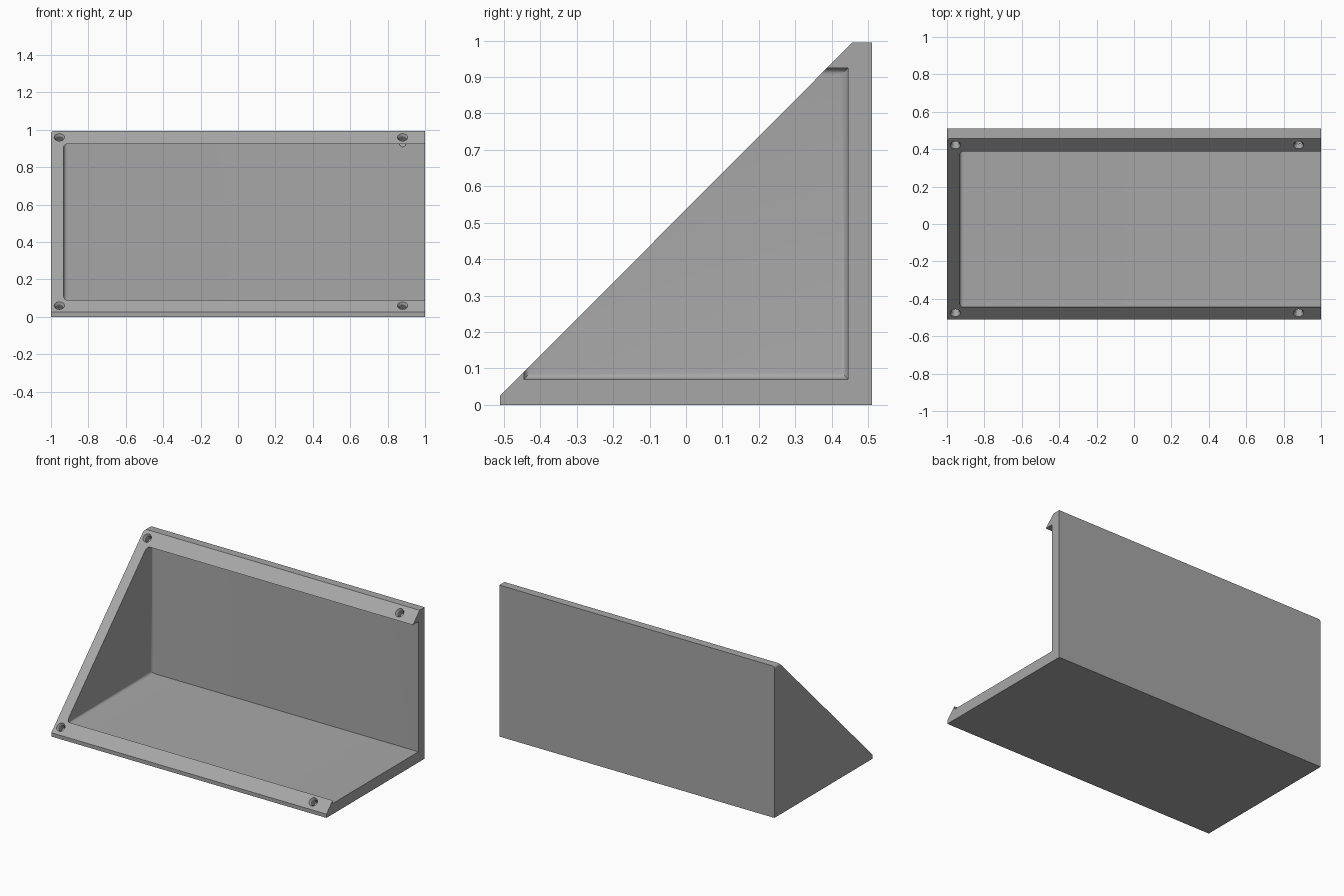
import bpy, bmesh, math
from mathutils import Vector, Matrix

if "Cube" in bpy.data.objects:
    bpy.data.objects.remove(bpy.data.objects["Cube"])

grey = bpy.data.materials.new("mid_grey")
grey.diffuse_color = (0.39, 0.39, 0.39, 1)
grey.use_nodes = True
grey.node_tree.nodes["Principled BSDF"].inputs["Base Color"].default_value = grey.diffuse_color


def make_object(name, bm):
    bmesh.ops.recalc_face_normals(bm, faces=bm.faces)
    mesh = bpy.data.meshes.new(name)
    bm.to_mesh(mesh)
    bm.free()
    mesh.materials.append(grey)
    ob = bpy.data.objects.new(name, mesh)
    bpy.context.collection.objects.link(ob)
    return ob


def extrude_profile(profile, x0, x1):
    """Extrude a (y, z) profile along x."""
    bm = bmesh.new()
    face = bm.faces.new([bm.verts.new((x0, y, z)) for y, z in profile])
    res = bmesh.ops.extrude_face_region(bm, geom=[face])
    verts = [v for v in res["geom"] if isinstance(v, bmesh.types.BMVert)]
    bmesh.ops.translate(bm, verts=verts, vec=(x1 - x0, 0, 0))
    return bm


def round_edges(bm, test, radius):
    edges = [e for e in bm.edges if test(*[v.co for v in e.verts])]
    bmesh.ops.bevel(bm, geom=edges, offset=radius, offset_type='OFFSET',
                    segments=5, profile=0.5, affect='EDGES')


def cut(target, cutter):
    mod = target.modifiers.new("cut", 'BOOLEAN')
    mod.operation, mod.solver, mod.object = 'DIFFERENCE', 'EXACT', cutter
    bpy.context.view_layer.objects.active = target
    bpy.ops.object.modifier_apply(modifier=mod.name)
    bpy.data.objects.remove(cutter)


# Wedge body with a sloped front, rounded at its upper left edge
bm = extrude_profile([(-0.51, 0), (0.51, 0), (0.51, 0.995),
                      (0.457, 0.995), (-0.51, 0.025)], -1, 1)
round_edges(bm, lambda a, b: a.x < -0.99 and b.x < -0.99
            and a.z > 0.99 and b.z > 0.99, 0.018)
body = make_object("corner_housing", bm)

# Hollow interior, open at the slope and at the right end
bm = extrude_profile([(-0.445, 0.07), (0.445, 0.07),
                      (0.445, 0.925), (-0.445, 0.925)], -0.932, 1.2)
round_edges(bm, lambda a, b: a.x < 0 and b.x < 0, 0.02)
cut(body, make_object("cavity_cutter", bm))

# Countersunk screw holes, square to the slope
inward = Vector((0, 1, -1)).normalized()
turn = inward.to_track_quat('Z', 'Y').to_matrix().to_4x4()
rings = [(-0.01, 0.034), (0.012, 0.02), (0.055, 0.02)]  # depth, radius
for x in (-0.955, 0.88):
    for y, z in ((-0.475, 0.06), (0.422, 0.96)):
        bm = bmesh.new()
        loops = [[bm.verts.new((r * math.cos(a), r * math.sin(a), d))
                  for a in [i * math.tau / 24 for i in range(24)]]
                 for d, r in rings]
        for lo, hi in zip(loops, loops[1:]):
            for i in range(24):
                j = (i + 1) % 24
                bm.faces.new((lo[i], lo[j], hi[j], hi[i]))
        bm.faces.new(loops[0])
        bm.faces.new(loops[-1])
        bm.transform(Matrix.Translation((x, y, z)) @ turn)
        cut(body, make_object("hole_cutter", bm))

# Smooth the fillets and holes, keep the other edges sharp
bpy.ops.object.select_all(action='DESELECT')
body.select_set(True)
bpy.context.view_layer.objects.active = body
bpy.ops.object.shade_smooth_by_angle(angle=math.radians(30))
